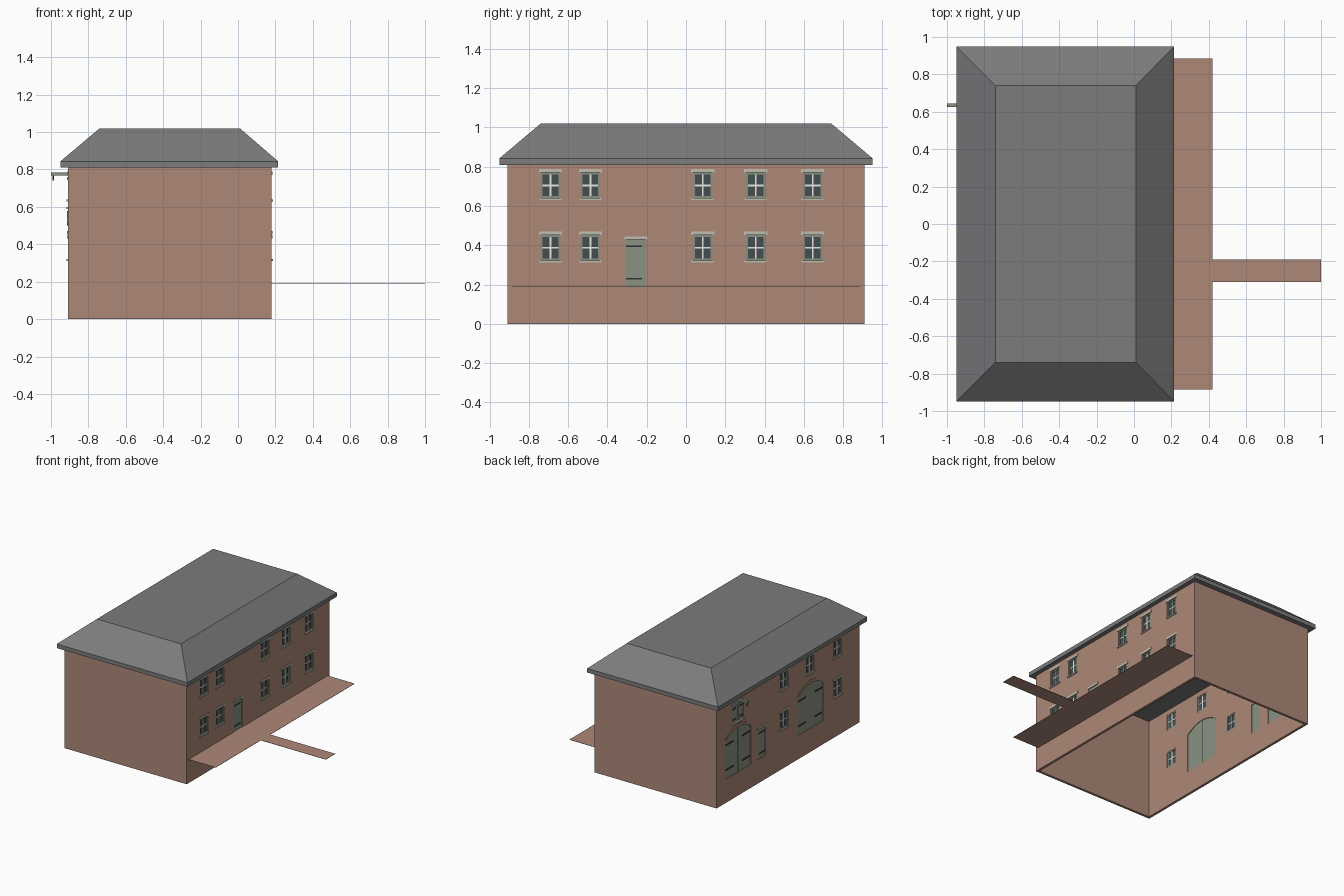
import bpy, bmesh
from mathutils import Matrix, Vector

cube = bpy.data.objects.get("Cube")
if cube:
    bpy.data.objects.remove(cube, do_unlink=True)


def material(name, r, g, b):
    m = bpy.data.materials.new(name)
    m.use_nodes = True
    m.diffuse_color = (r, g, b, 1)
    m.node_tree.nodes["Principled BSDF"].inputs["Base Color"].default_value = (r, g, b, 1)
    return m


BRICK = material("brick", 0.42, 0.25, 0.187)
SLATE = material("slate", 0.2, 0.2, 0.205)
GREEN = material("green_paint", 0.25, 0.29, 0.225)
STONE = material("pale_stone", 0.52, 0.51, 0.43)
GLASS = material("dark_glass", 0.06, 0.076, 0.078)
WHITE = material("white_paint", 0.8, 0.8, 0.77)
IRON = material("black_iron", 0.03, 0.035, 0.033)

FACE = {1: 0.18, -1: -0.91}      # outer wall planes of the two long sides
WALL = 0.02
HALF = 0.91
EAVE = 0.81
FLOOR = 0.19


def finish(name, bm, mat):
    bmesh.ops.recalc_face_normals(bm, faces=bm.faces)
    mesh = bpy.data.meshes.new(name)
    bm.to_mesh(mesh)
    bm.free()
    mesh.materials.append(mat)
    ob = bpy.data.objects.new(name, mesh)
    bpy.context.collection.objects.link(ob)
    return ob


def add_box(bm, x, y, z):
    size = [abs(a[1] - a[0]) for a in (x, y, z)]
    mid = Vector([(a[0] + a[1]) / 2 for a in (x, y, z)])
    bmesh.ops.create_cube(bm, size=1, matrix=Matrix.Translation(mid) @ Matrix.Diagonal((*size, 1)))


def add_prism(bm, x, profile):
    """Extrude a closed (y, z) profile along x."""
    face = bm.faces.new([bm.verts.new((x[0], y, z)) for y, z in profile])
    out = bmesh.ops.extrude_face_region(bm, geom=[face])
    verts = [v for v in out["geom"] if isinstance(v, bmesh.types.BMVert)]
    bmesh.ops.translate(bm, vec=(x[1] - x[0], 0, 0), verts=verts)


def span(mid, width):
    return (mid - width / 2, mid + width / 2)


def depth(side, inner, outer):
    """x range measured outward from a long wall's face."""
    return (FACE[side] + side * inner, FACE[side] + side * outer)


# One growing mesh for each kind of part
parts = {name: (bmesh.new(), mat) for name, mat in (
    ("wall_cutter", BRICK), ("window_glass", GLASS), ("window_frames", GREEN),
    ("glazing_bars", WHITE), ("lintels_and_sills", STONE), ("doors", GREEN),
    ("door_ironwork", IRON), ("brick_arches", BRICK))}


def put(part, *ranges):
    add_box(parts[part][0], *ranges)


def window(side, y, z):
    w, h, rim = 0.1, 0.13, 0.01
    put("wall_cutter", depth(side, -0.05, 0.05), span(y, w), span(z, h))
    put("window_glass", depth(side, -0.014, -0.01), span(y, w), span(z, h))
    for s in (-1, 1):
        put("window_frames", depth(side, -0.018, -0.004),
            span(y + s * (w - rim) / 2, rim), span(z, h))
        put("window_frames", depth(side, -0.018, -0.004),
            span(y, w - 2 * rim), span(z + s * (h - rim) / 2, rim))
    put("glazing_bars", depth(side, -0.017, -0.006), span(y, 0.009), span(z, h - 2 * rim))
    put("glazing_bars", depth(side, -0.016, -0.007), span(y, w - 2 * rim), span(z, 0.009))
    put("lintels_and_sills", depth(side, -0.015, 0.004), span(y, 0.118), span(z + 0.075, 0.018))
    put("lintels_and_sills", depth(side, -0.015, 0.007), span(y, 0.112), span(z - 0.07, 0.01))


def small_door(side, y):
    z = (FLOOR, 0.43)
    put("wall_cutter", depth(side, -0.05, 0.05), span(y, 0.1), z)
    put("doors", depth(side, -0.015, -0.005), span(y, 0.1), z)
    put("lintels_and_sills", depth(side, -0.015, 0.004), span(y, 0.116), (0.43, 0.446))
    for h in (0.23, 0.395):
        put("door_ironwork", depth(side, -0.006, -0.001), span(y - 0.01, 0.08), span(h, 0.007))


def arch(y, half, spring, rise, steps=10):
    us = [1 - 2 * i / steps for i in range(steps + 1)]
    return [(y + half * u, spring + rise * (1 - u * u)) for u in us]


def wagon_door(side, y):
    half, spring, rise = 0.16, 0.5, 0.055
    curve = arch(y, half, spring, rise)
    opening = [(y - half, FLOOR), (y + half, FLOOR)] + curve
    add_prism(parts["wall_cutter"][0], depth(side, -0.05, 0.05), opening)
    # Two leaves meeting at a narrow gap
    centre = len(curve) // 2
    for s, top in ((1, curve[:centre + 1]), (-1, curve[centre:])):
        gap = y + s * 0.002
        top = [(max(p, gap) if s > 0 else min(p, gap), q) for p, q in top]
        if s > 0:
            leaf = [(gap, FLOOR), (y + half, FLOOR)] + top
        else:
            leaf = [(y - half, FLOOR), (gap, FLOOR)] + top
        add_prism(parts["doors"][0], depth(side, -0.015, -0.005), leaf)
        for h in (0.26, 0.46):
            put("door_ironwork", depth(side, -0.006, -0.001),
                span(y + s * 0.105, 0.1), span(h, 0.01))
    put("door_ironwork", depth(side, -0.014, -0.007), span(y, 0.006), (FLOOR, spring + rise - 0.004))
    ring = arch(y, half + 0.012, spring + 0.012, rise + 0.012)
    add_prism(parts["brick_arches"][0], depth(side, -0.005, 0.004), ring + curve[::-1])


def hatch(side, y):
    w, z = 0.14, (0.6, 0.745)
    put("wall_cutter", depth(side, -0.05, 0.05), span(y, w), z)
    put("door_ironwork", depth(side, -0.014, -0.007), span(y, 0.006), z)
    put("lintels_and_sills", depth(side, -0.015, 0.004), span(y, w + 0.016), (0.745, 0.76))
    put("lintels_and_sills", depth(side, -0.015, 0.007), span(y, w + 0.012), (0.59, 0.6))
    for s in (-1, 1):
        put("doors", depth(side, -0.015, -0.005), span(y + s * w / 4, w / 2 - 0.004), z)
        for h in (0.63, 0.715):
            put("door_ironwork", depth(side, -0.006, -0.001), span(y + s * 0.045, 0.045), span(h, 0.007))


# Openings of the two long sides
UPPER, LOWER = 0.705, 0.387
for y in (-0.69, -0.487, 0.085, 0.355, 0.645):
    window(1, y, UPPER)
    window(1, y, LOWER)
small_door(1, -0.255)
for y in (0.05, -0.28, -0.63):
    window(-1, y, UPPER)
for y in (0.05, -0.63):
    window(-1, y, LOWER)
small_door(-1, 0.335)
wagon_door(-1, 0.635)
wagon_door(-1, -0.285)
hatch(-1, 0.635)

objects = {name: finish(name, bm, mat) for name, (bm, mat) in parts.items()}

# Wall shell, open below, with the openings cut through
bm = bmesh.new()
x0, x1 = FACE[-1], FACE[1]
for x in ((x0, x0 + WALL), (x1 - WALL, x1)):
    add_box(bm, x, (-HALF, HALF), (0, EAVE))
walls = finish("long_walls", bm, BRICK)
cut = walls.modifiers.new("openings", "BOOLEAN")
cut.operation, cut.solver, cut.object = "DIFFERENCE", "EXACT", objects["wall_cutter"]
objects["wall_cutter"].hide_render = True
graph = bpy.context.evaluated_depsgraph_get()
cut_mesh = bpy.data.meshes.new_from_object(walls.evaluated_get(graph))
walls.modifiers.clear()
walls.data = cut_mesh
bpy.data.objects.remove(objects["wall_cutter"], do_unlink=True)

bm = bmesh.new()
for s in (-1, 1):
    add_box(bm, (x0 + WALL, x1 - WALL), (s * (HALF - WALL), s * HALF), (0, EAVE))
finish("end_walls", bm, BRICK)

# Hipped roof with a flat top and an upright eave band
bm = bmesh.new()
rings = []
for a, b, y, z in ((-0.95, 0.215, 0.95, EAVE), (-0.95, 0.215, 0.95, 0.843), (-0.74, 0.01, 0.74, 1.02)):
    rings.append([bm.verts.new(p) for p in ((a, -y, z), (b, -y, z), (b, y, z), (a, y, z))])
for low, high in zip(rings, rings[1:]):
    for i in range(4):
        j = (i + 1) % 4
        bm.faces.new((low[i], low[j], high[j], high[i]))
bm.faces.new(rings[0][::-1])
bm.faces.new(rings[-1])
finish("roof", bm, SLATE)

# Raised pavement and its approach path
bm = bmesh.new()
add_box(bm, (x1, 0.42), (-0.885, 0.885), (FLOOR - 0.002, FLOOR))
add_box(bm, (0.42, 1.0), (-0.31, -0.19), (FLOOR - 0.002, FLOOR))
finish("pavement", bm, BRICK)

# Hoist beam above the hatch, with its hook
bm = bmesh.new()
add_box(bm, (-1.0, x0 + WALL), span(0.635, 0.02), (0.768, 0.785))
finish("hoist_beam", bm, GREEN)
bm = bmesh.new()
add_box(bm, span(-0.988, 0.006), span(0.635, 0.006), (0.74, 0.768))
finish("hoist_hook", bm, IRON)
